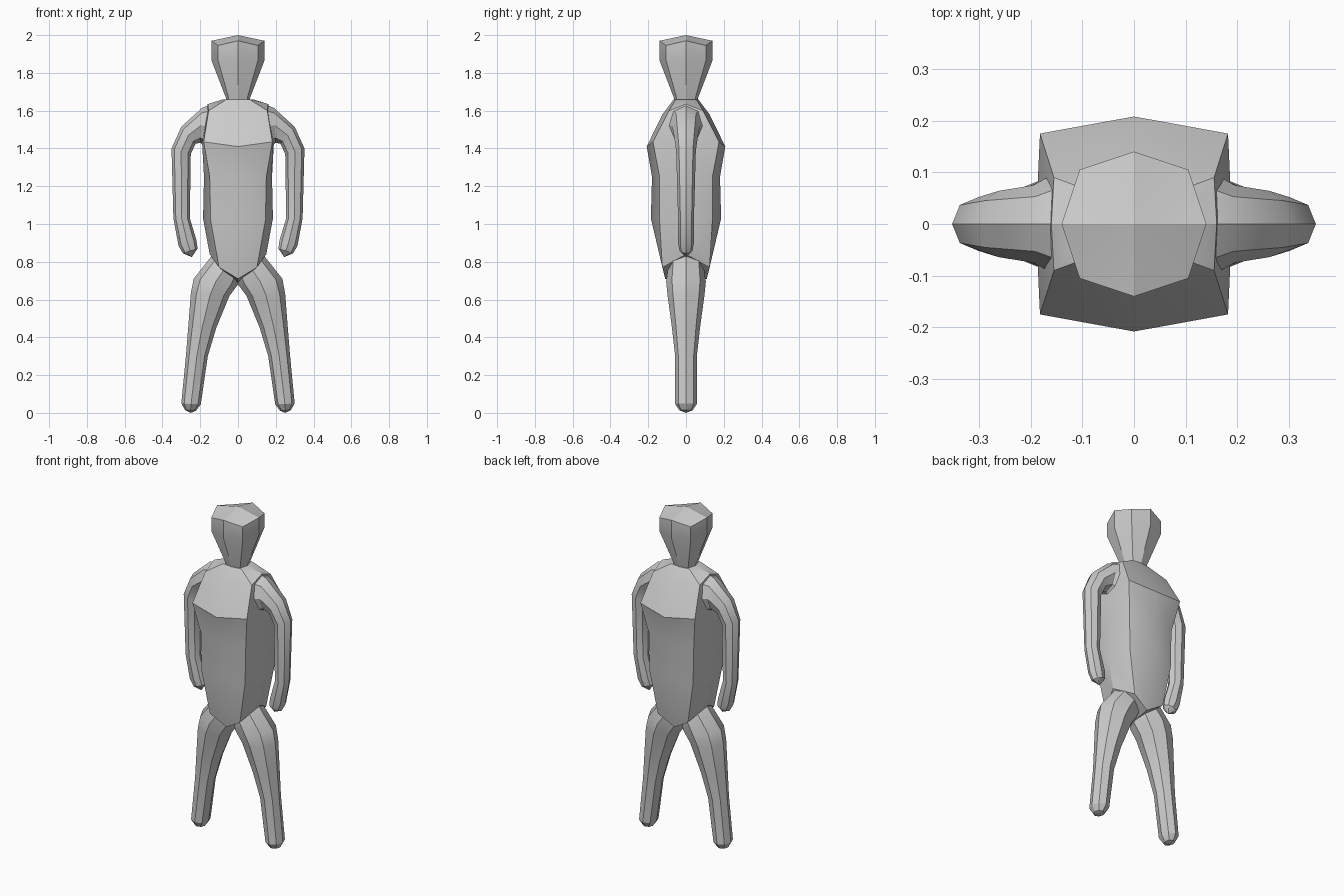
import bpy, bmesh, math
from mathutils import Vector

cube = bpy.data.objects.get("Cube")
if cube:
    bpy.data.objects.remove(cube, do_unlink=True)

grey = bpy.data.materials.new("plain grey")
grey.use_nodes = True
colour = (0.6, 0.6, 0.6, 1)
grey.diffuse_color = colour
grey.node_tree.nodes["Principled BSDF"].inputs["Base Color"].default_value = colour


def loft(name, rings, start=None, end=None):
    """Skin eight-point rings, closing each end with a fan to a tip point."""
    bm = bmesh.new()
    loops = [[bm.verts.new(p) for p in ring] for ring in rings]
    for a, b in zip(loops, loops[1:]):
        for i in range(8):
            j = (i + 1) % 8
            bm.faces.new((a[i], a[j], b[j], b[i]))
    for loop, tip in ((loops[0], start), (loops[-1], end)):
        if tip:
            v = bm.verts.new(tip)
            for i in range(8):
                bm.faces.new((loop[i], loop[(i + 1) % 8], v))
        else:
            bm.faces.new(loop)
    bmesh.ops.recalc_face_normals(bm, faces=bm.faces)
    mesh = bpy.data.meshes.new(name)
    bm.to_mesh(mesh)
    bm.free()
    mesh.materials.append(grey)
    ob = bpy.data.objects.new(name, mesh)
    bpy.context.collection.objects.link(ob)
    bpy.ops.object.select_all(action="DESELECT")
    ob.select_set(True)
    bpy.context.view_layer.objects.active = ob
    bpy.ops.object.shade_smooth_by_angle(angle=math.radians(30))
    return ob


def body_ring(mid, diag, side):
    """Ring symmetric in x and y: mid (y, z), diagonal (x, y, z), side (x, z)."""
    (my, mz), (dx, dy, dz), (sx, sz) = mid, diag, side
    return [(sx, 0, sz), (dx, dy, dz), (0, my, mz), (-dx, dy, dz),
            (-sx, 0, sz), (-dx, -dy, dz), (0, -my, mz), (dx, -dy, dz)]


def limb_ring(outer, inner, depth, side):
    """Ring spanning an outer and inner silhouette point (x, z)."""
    a, b = (Vector((side * x, 0, z)) for x, z in (outer, inner))
    mid, half = (a + b) / 2, (a - b) / 2
    pts = []
    for i in range(8):
        t = i * math.pi / 4
        c, s = math.cos(t), math.sin(t)
        pts.append(mid + half * c + Vector((0, depth * s, 0)))
    return pts


# Head: boxy crown tapering into the neck
loft("head", [
    body_ring((0.14, 1.97), (0.105, 0.105, 1.945), (0.14, 1.97)),
    body_ring((0.14, 1.865), (0.105, 0.105, 1.865), (0.14, 1.865)),
    body_ring((0.065, 1.67), (0.05, 0.05, 1.67), (0.065, 1.67)),
    body_ring((0.06, 1.62), (0.045, 0.045, 1.62), (0.06, 1.62)),
], start=(0, 0, 2))

# Torso: sloped shoulders, broad chest, waist and pointed pelvis
loft("torso", [
    body_ring((0.065, 1.66), (0.06, 0.055, 1.66), (0.08, 1.66)),
    body_ring((0.125, 1.58), (0.155, 0.09, 1.6), (0.16, 1.635)),
    body_ring((0.208, 1.41), (0.182, 0.175, 1.435), (0.19, 1.43)),
    body_ring((0.18, 1.25), (0.15, 0.14, 1.25), (0.18, 1.25)),
    body_ring((0.186, 1.03), (0.145, 0.14, 1.02), (0.185, 1.03)),
    body_ring((0.11, 0.71), (0.1, 0.125, 0.77), (0.15, 0.84)),
], start=(0, 0, 1.66), end=(0, 0, 0.69))

# Limbs: (outer point, inner point, half depth) from the body outwards
ARM = [((0.14, 1.635), (0.16, 1.4), 0.1),
       ((0.19, 1.615), (0.2, 1.43), 0.075),
       ((0.3, 1.515), (0.225, 1.425), 0.064),
       ((0.352, 1.4), (0.25, 1.37), 0.052),
       ((0.342, 1.03), (0.255, 1.03), 0.042),
       ((0.315, 0.885), (0.22, 0.915), 0.042),
       ((0.292, 0.845), (0.214, 0.87), 0.034)]
LEG = [((0.14, 0.83), (0.0, 0.7), 0.095),
       ((0.235, 0.71), (0.0, 0.68), 0.105),
       ((0.25, 0.63), (0.045, 0.62), 0.098),
       ((0.263, 0.46), (0.115, 0.45), 0.075),
       ((0.275, 0.31), (0.16, 0.3), 0.058),
       ((0.3, 0.05), (0.197, 0.045), 0.058),
       ((0.28, 0.015), (0.222, 0.012), 0.035)]

for label, side in (("left", 1), ("right", -1)):
    loft(label + "_arm", [limb_ring(*r, side) for r in ARM],
         end=(side * 0.245, 0, 0.825))
    loft(label + "_leg", [limb_ring(*r, side) for r in LEG],
         end=(side * 0.25, 0, 0.0))
